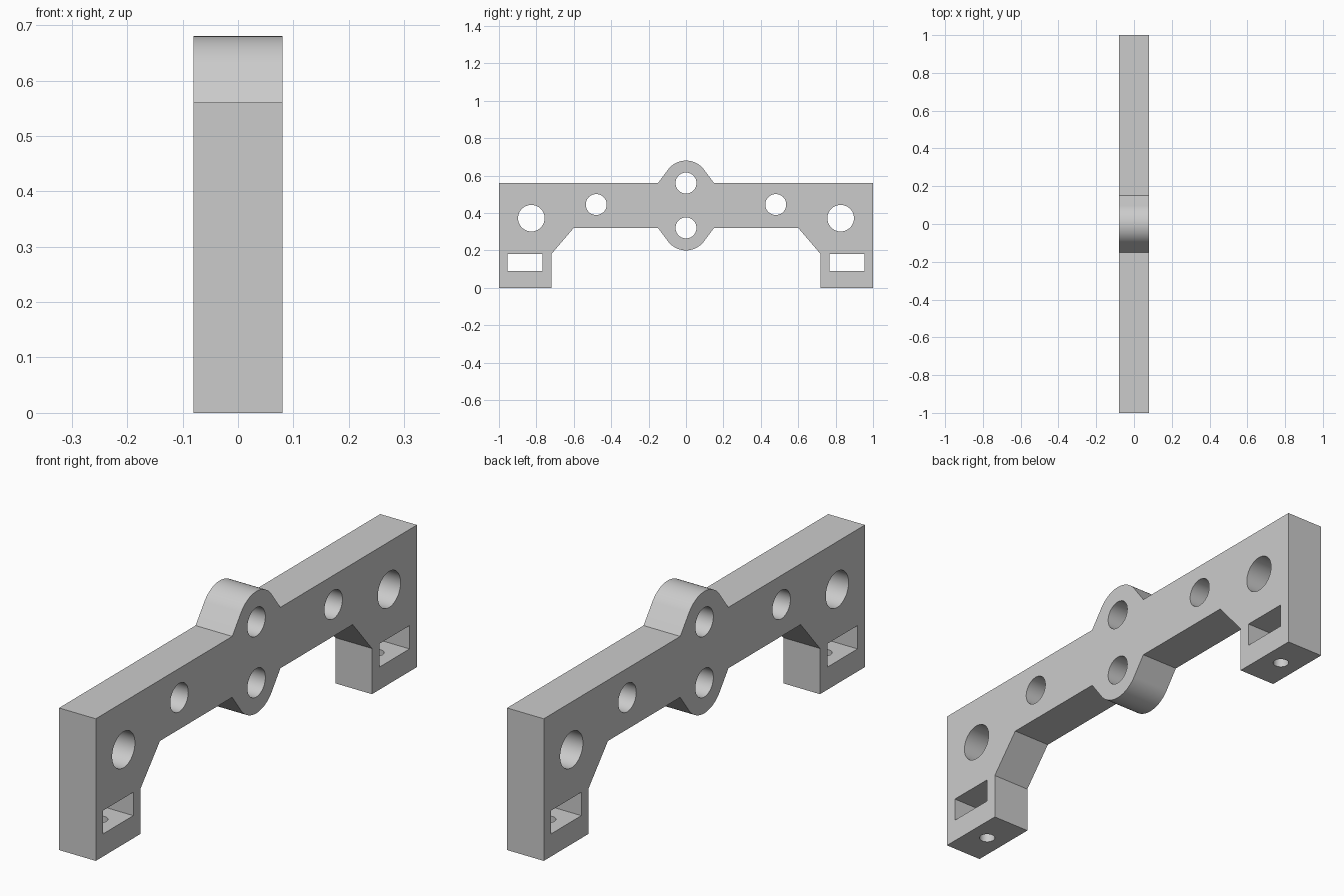
import bpy
import bmesh
from math import radians, sin, cos, acos, degrees
from mathutils import Matrix, Vector

cube = bpy.data.objects.get("Cube")
if cube:
    bpy.data.objects.remove(cube)

HALF_WIDTH = 0.08
TOP, UNDER = 0.56, 0.32        # beam top and underside
BOSS_R, BOSS_FOOT = 0.12, 0.15

grey = bpy.data.materials.new("plain_grey")
grey.use_nodes = True
color = (0.6, 0.6, 0.6, 1)
grey.diffuse_color = color
grey.node_tree.nodes["Principled BSDF"].inputs["Base Color"].default_value = color


def make_object(name, bm):
    bmesh.ops.recalc_face_normals(bm, faces=bm.faces)
    mesh = bpy.data.meshes.new(name)
    bm.to_mesh(mesh)
    bm.free()
    mesh.materials.append(grey)
    obj = bpy.data.objects.new(name, mesh)
    bpy.context.collection.objects.link(obj)
    return obj


def boss(z, side, steps=24):
    """Quarter-to-crown arc, tangent to the flank rising from the beam."""
    start = degrees(acos(BOSS_R / BOSS_FOOT))
    points = [(BOSS_FOOT, z)]
    for i in range(steps + 1):
        a = radians(start + (90 - start) * i / steps)
        points.append((BOSS_R * cos(a), z + side * BOSS_R * sin(a)))
    return points


# Bracket outline: half profile from lower boss to upper boss, then mirrored
half = boss(UNDER, -1)[::-1]
half += [(0.6, UNDER), (0.72, 0.18), (0.72, 0), (1, 0), (1, TOP)]
half += boss(TOP, 1)
outline = half + [(-y, z) for y, z in half[-2:0:-1]]

bm = bmesh.new()
face = bm.faces.new([bm.verts.new((-HALF_WIDTH, y, z)) for y, z in outline])
side = bmesh.ops.extrude_face_region(bm, geom=[face])
moved = [v for v in side["geom"] if isinstance(v, bmesh.types.BMVert)]
bmesh.ops.translate(bm, verts=moved, vec=(2 * HALF_WIDTH, 0, 0))
bracket = make_object("bracket", bm)

# Cutters for bores, slots and foot screw holes
cut = bmesh.new()


def bore(center, radius, depth, axis):
    turn = Vector((0, 0, 1)).rotation_difference(Vector(axis)).to_matrix().to_4x4()
    bmesh.ops.create_cone(cut, cap_ends=True, segments=64, radius1=radius,
                          radius2=radius, depth=depth,
                          matrix=Matrix.Translation(center) @ turn)


for z in (TOP, UNDER):
    bore((0, 0, z), 0.056, 0.4, (1, 0, 0))
for s in (-1, 1):
    bore((0, s * 0.48, 0.445), 0.056, 0.4, (1, 0, 0))
    bore((0, s * 0.827, 0.372), 0.071, 0.4, (1, 0, 0))
    slot = Matrix.Translation((0, s * 0.86, 0.135)) @ Matrix.Diagonal((0.4, 0.188, 0.092, 1))
    bmesh.ops.create_cube(cut, size=1, matrix=slot)
cutters = [make_object("side_cutter", cut)]
cut = bmesh.new()
for s in (-1, 1):
    bore((0, s * 0.86, 0.03), 0.029, 0.16, (0, 0, 1))
cutters.append(make_object("foot_cutter", cut))

bpy.context.view_layer.objects.active = bracket
bracket.select_set(True)
for cutter in cutters:
    cutter.hide_render = True
    mod = bracket.modifiers.new("cut", "BOOLEAN")
    mod.operation = "DIFFERENCE"
    mod.solver = "EXACT"
    mod.object = cutter
    bpy.ops.object.modifier_apply(modifier=mod.name)
    bpy.data.objects.remove(cutter)

bpy.ops.object.shade_smooth_by_angle(angle=radians(30))
